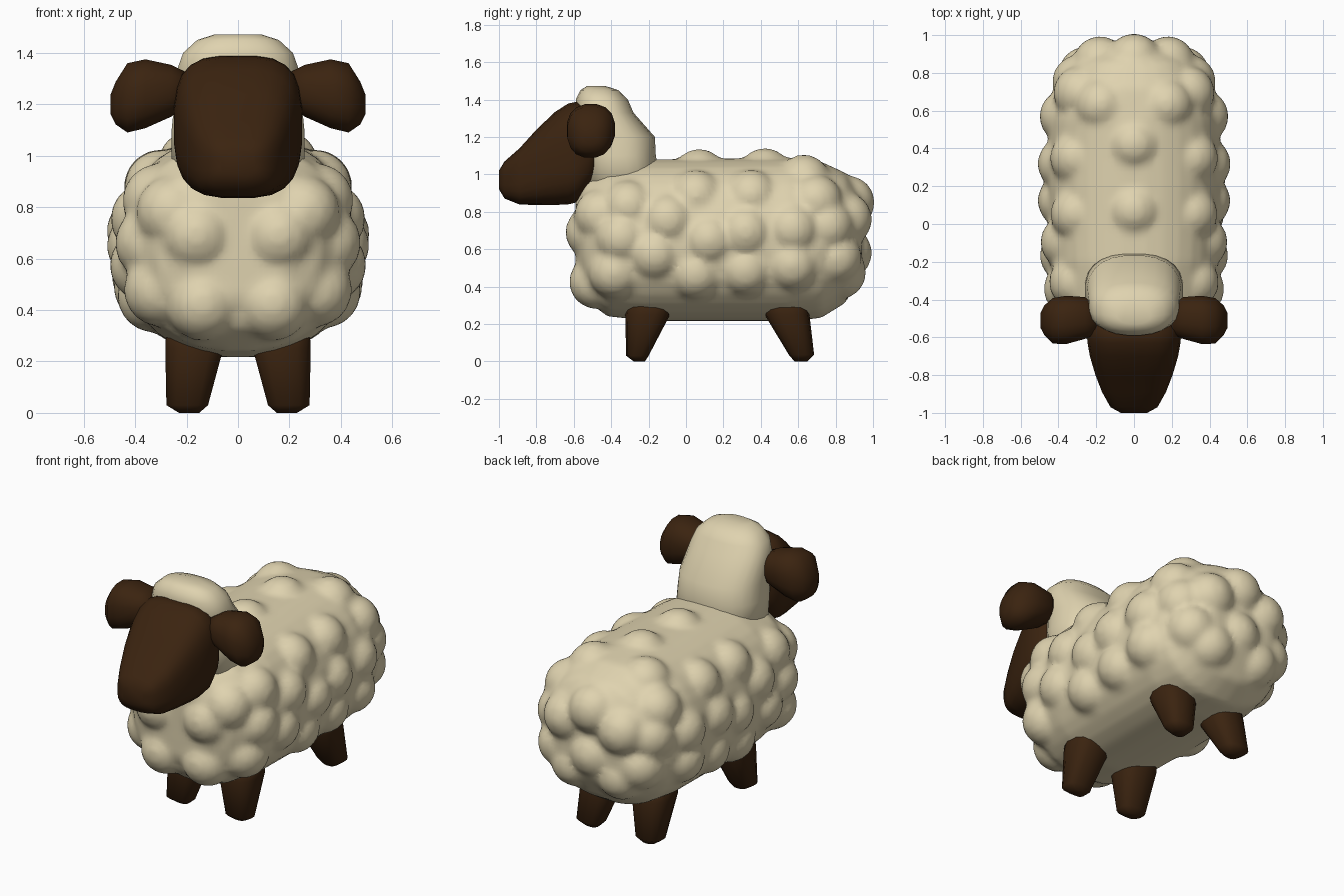
import bpy, bmesh, math
from mathutils import Vector, Matrix
from mathutils.bvhtree import BVHTree


def material(name, rgb):
    m = bpy.data.materials.new(name)
    m.diffuse_color = (*rgb, 1)
    return m


WOOL = material("cream wool", (0.74, 0.65, 0.43))
BROWN = material("dark brown", (0.043, 0.017, 0.005))


def loft(bm, axis, rings, n=20, power=2.4):
    """Skin superellipse rings (t, u0, u1, v0, v1) stacked along an axis, ends capped."""
    order = {"x": (2, 0, 1), "y": (0, 2, 1), "z": (0, 1, 2)}[axis]
    loops = []
    for t, u0, u1, v0, v1 in rings:
        loop = []
        for i in range(n):
            a = 2 * math.pi * (i + 0.5) / n
            c, s = math.cos(a), math.sin(a)
            u = (u0 + u1) / 2 + (u1 - u0) / 2 * math.copysign(abs(c) ** (2 / power), c)
            v = (v0 + v1) / 2 + (v1 - v0) / 2 * math.copysign(abs(s) ** (2 / power), s)
            if axis == "x":
                p = (t, u, v)
            elif axis == "y":
                p = (u, t, v)
            else:
                p = (u, v, t)
            loop.append(bm.verts.new(p))
        loops.append(loop)
    for a, b in zip(loops, loops[1:]):
        for i in range(n):
            j = (i + 1) % n
            bm.faces.new((a[i], a[j], b[j], b[i]))
    bm.faces.new(loops[0][::-1])
    bm.faces.new(loops[-1])
    bmesh.ops.recalc_face_normals(bm, faces=bm.faces[:])


def finish(bm, name, mat):
    me = bpy.data.meshes.new(name)
    bm.to_mesh(me)
    bm.free()
    me.materials.append(mat)
    for p in me.polygons:
        p.use_smooth = True
    ob = bpy.data.objects.new(name, me)
    bpy.context.scene.collection.objects.link(ob)
    return ob


def part(name, mat, axis, rings, n=20, power=2.4, mirror=False):
    bm = bmesh.new()
    loft(bm, axis, rings, n, power)
    ob = finish(bm, name, mat)
    if mirror:
        ob.modifiers.new("mirror", "MIRROR").use_mirror_merge = False
    return ob


# Woolly body core: (y, half width, bottom, top)
core = [(-0.59, 0.20, 0.45, 0.88), (-0.54, 0.32, 0.33, 0.98), (-0.42, 0.415, 0.24, 1.05),
        (-0.2, 0.45, 0.215, 1.08), (0.2, 0.46, 0.215, 1.085), (0.55, 0.455, 0.215, 1.09),
        (0.72, 0.42, 0.23, 1.07), (0.85, 0.34, 0.31, 1.01), (0.94, 0.21, 0.46, 0.9)]
bm = bmesh.new()
loft(bm, "y", [(y, -w, w, a, b) for y, w, a, b in core], n=32, power=2.3)
tree = BVHTree.FromBMesh(bm)

# Wool puffs, half sunk into the core surface and mirrored
puffs = [(0.5, -0.34, 0.9), (0.45, 0.05, 0.98), (0.45, 0.35, 0.98), (0.5, -0.1, 0.78),
         (0.5, 0.32, 0.71), (0.5, 0.6, 0.73), (0.5, -0.17, 0.55), (0.5, 0.12, 0.65),
         (0.5, 0.6, 0.49), (0.45, 0.05, 0.4), (0.45, 0.32, 0.45), (0.5, -0.37, 0.66),
         (0.42, -0.4, 0.4), (0.4, 0.72, 0.93), (0.22, 0.65, 1.1), (0, 0.07, 1.1),
         (0, 0.42, 1.1), (0.16, -0.63, 0.69), (0.19, -0.56, 0.34), (0.36, -0.54, 0.82),
         (0.35, 0.86, 0.52), (0.18, 0.97, 0.76), (0, 0.95, 0.92), (0.2, 0.93, 0.43),
         (0.4, 0.82, 0.74), (0, 0.98, 0.58)]
for x, y, z in puffs:
    for sx in ((1, -1) if x else (1,)):
        loc, nor, _, _ = tree.find_nearest(Vector((x * sx, y, z)))
        bmesh.ops.create_icosphere(bm, subdivisions=3, radius=0.145,
                                   matrix=Matrix.Translation(loc - nor * 0.09))
body = finish(bm, "woolly_body", WOOL)
rm = body.modifiers.new("fuse", "REMESH")
rm.mode = "VOXEL"
rm.voxel_size = 0.022
rm.use_smooth_shade = True
sm = body.modifiers.new("soften", "SMOOTH")
sm.factor = 0.5
sm.iterations = 3

# Neck and wool cap behind the face
part("wool_cap", WOOL, "z", [
    (0.88, -0.26, 0.26, -0.54, -0.12), (1.1, -0.26, 0.26, -0.56, -0.16),
    (1.2, -0.25, 0.25, -0.57, -0.165), (1.33, -0.24, 0.24, -0.585, -0.28),
    (1.4, -0.215, 0.215, -0.59, -0.31), (1.45, -0.16, 0.16, -0.565, -0.36),
    (1.472, -0.09, 0.09, -0.53, -0.43)], n=24)

# Dark face tapering to the muzzle
part("head", BROWN, "y", [
    (-1.0, -0.07, 0.07, 0.92, 1.02), (-0.97, -0.125, 0.125, 0.87, 1.07),
    (-0.89, -0.17, 0.17, 0.838, 1.14), (-0.8, -0.205, 0.205, 0.835, 1.24),
    (-0.7, -0.235, 0.235, 0.835, 1.335), (-0.63, -0.247, 0.247, 0.838, 1.38),
    (-0.58, -0.25, 0.25, 0.85, 1.39), (-0.52, -0.24, 0.24, 0.92, 1.36),
    (-0.47, -0.2, 0.2, 1.0, 1.3)], n=24, power=3.2)

# Round ears
part("ears", BROWN, "x", [
    (0.19, -0.58, -0.44, 1.2, 1.32), (0.26, -0.61, -0.385, 1.15, 1.355),
    (0.36, -0.638, -0.378, 1.105, 1.377), (0.43, -0.635, -0.39, 1.088, 1.362),
    (0.475, -0.59, -0.43, 1.12, 1.29), (0.495, -0.55, -0.47, 1.16, 1.24)],
    n=16, mirror=True)

# Stubby legs: narrow at the foot, flaring into the body
part("front_legs", BROWN, "z", [
    (0.0, 0.15, 0.23, -0.28, -0.22), (0.03, 0.115, 0.28, -0.32, -0.2),
    (0.25, 0.055, 0.285, -0.325, -0.085), (0.34, 0.06, 0.28, -0.31, -0.08)],
    n=14, power=2.6, mirror=True)
part("back_legs", BROWN, "z", [
    (0.0, 0.15, 0.23, 0.58, 0.65), (0.035, 0.115, 0.28, 0.55, 0.685),
    (0.25, 0.055, 0.285, 0.42, 0.66), (0.34, 0.06, 0.28, 0.41, 0.64)],
    n=14, power=2.6, mirror=True)
